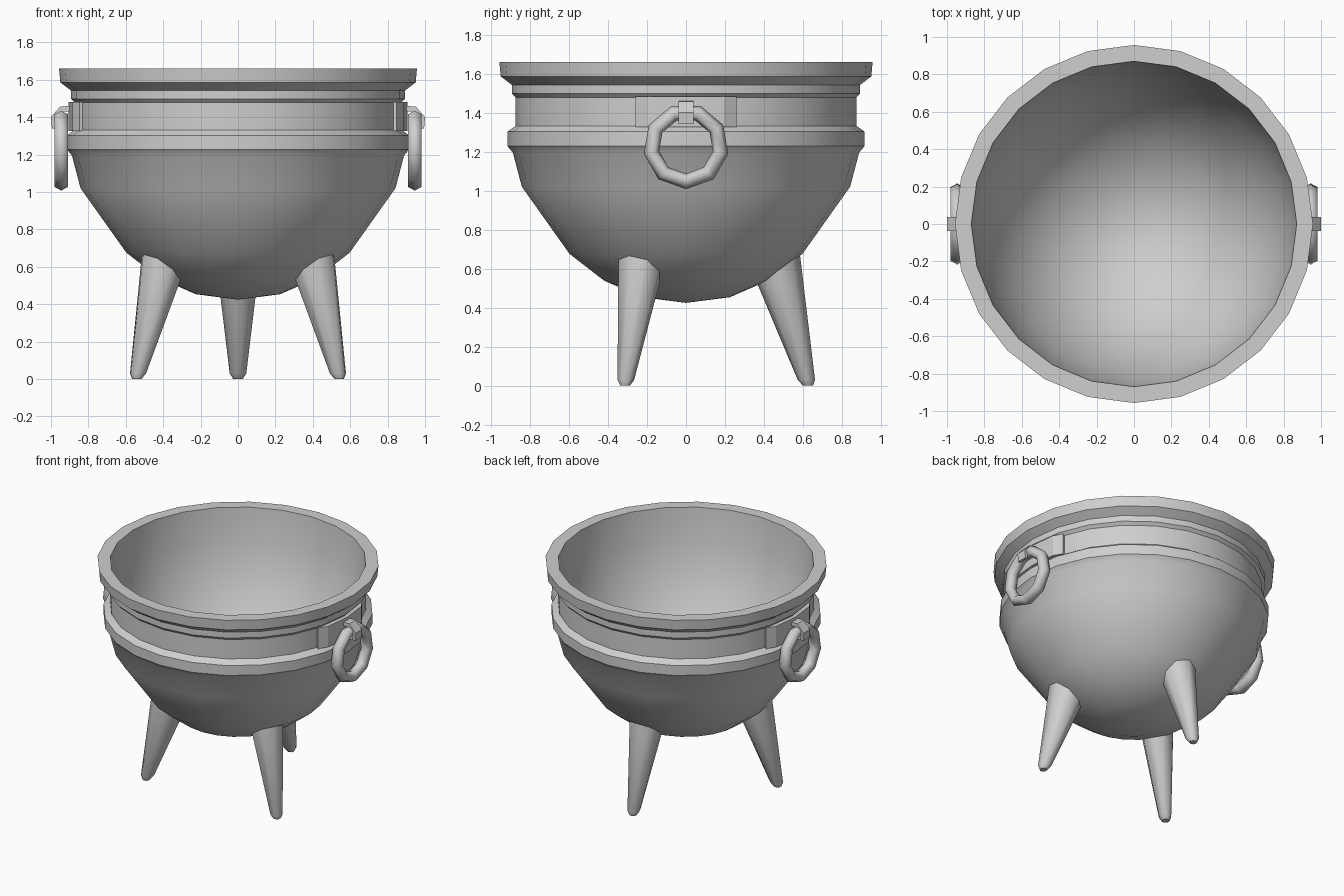
import bpy
import bmesh
from math import sin, cos, pi, radians, sqrt, hypot
from mathutils import Matrix, Vector

cube = bpy.data.objects.get("Cube")
if cube:
    bpy.data.objects.remove(cube, do_unlink=True)

iron = bpy.data.materials.new("grey_iron")
iron.use_nodes = True
GREY = (0.62, 0.62, 0.62, 1)
iron.diffuse_color = GREY
iron.node_tree.nodes["Principled BSDF"].inputs["Base Color"].default_value = GREY


def finish(name, bm, angle=35):
    bmesh.ops.remove_doubles(bm, verts=bm.verts, dist=0.0005)
    bmesh.ops.recalc_face_normals(bm, faces=bm.faces)
    mesh = bpy.data.meshes.new(name)
    bm.to_mesh(mesh)
    bm.free()
    mesh.materials.append(iron)
    obj = bpy.data.objects.new(name, mesh)
    bpy.context.collection.objects.link(obj)
    bpy.ops.object.select_all(action="DESELECT")
    obj.select_set(True)
    bpy.context.view_layer.objects.active = obj
    bpy.ops.object.shade_smooth_by_angle(angle=radians(angle))
    return obj


def loft(rings, closed=False, caps=True):
    """Skin a list of rings of points, closed lengthwise or capped."""
    bm = bmesh.new()
    loops = [[bm.verts.new(p) for p in ring] for ring in rings]
    n = len(loops[0])
    pairs = list(zip(loops, loops[1:]))
    if closed:
        pairs.append((loops[-1], loops[0]))
    for a, b in pairs:
        for i in range(n):
            j = (i + 1) % n
            bm.faces.new((a[i], a[j], b[j], b[i]))
    if caps and not closed:
        bm.faces.new(loops[0])
        bm.faces.new(loops[-1])
    return bm


def circle(radius, z, n):
    return [(radius * cos(2 * pi * i / n), radius * sin(2 * pi * i / n), z)
            for i in range(n)]


# Pot: outer bowl, band, neck and rim, then a deep rounded inside, turned as one
bowl = [(0, 0.424), (0.225, 0.453), (0.42, 0.538), (0.597, 0.675), (0.842, 1.02)]
neck = [(0.888, 1.195), (0.916, 1.228), (0.916, 1.302), (0.873, 1.332),
        (0.873, 1.477), (0.893, 1.498), (0.893, 1.542), (0.95, 1.585), (0.957, 1.66)]
DEPTH = 1.16
inside = [(0.87 * cos(radians(a)), 1.66 - DEPTH * sin(radians(a)))
          for a in (0, 12, 24, 36, 48, 60, 75, 90)]
finish("pot", loft([circle(r, z, 24) for r, z in bowl + neck + inside], caps=False))


# Legs: three tapered feet whose tops end inside the bowl wall
def leg_point(t, z, depth, width):
    return Vector((0.625 - 0.27 * z + depth * cos(t), width * sin(t), z))


def leg_taper(t, z):
    return leg_point(t, z, 0.04 + 0.15 * z, 0.041 + 0.12 * z)


for name, heading in (("back_leg", 90), ("right_leg", 210), ("left_leg", 330)):
    turns = [2 * pi * i / 8 for i in range(8)]
    top = []
    for t in turns:
        z = 0.6
        for _ in range(12):
            p = leg_taper(t, z)
            z = 1.33 - sqrt(0.87 ** 2 - hypot(p.x, p.y) ** 2)
        top.append(leg_taper(t, z))
    bm = loft([[leg_point(t, 0, 0.026, 0.026) for t in turns],
               [leg_taper(t, 0.03) for t in turns], top])
    bmesh.ops.rotate(bm, verts=bm.verts, cent=(0, 0, 0),
                     matrix=Matrix.Rotation(radians(heading), 3, "Z"))
    finish(name, bm, 50)

# Handles: curved plate with bevelled ends, hook and hanging ring on each side
for side, heading in (("left", 0), ("right", 180)):
    spin = Matrix.Rotation(radians(heading), 3, "Z")

    plate_rings = []
    for deg, outer in ((-17, 0.885), (-12.5, 0.906), (0, 0.906), (12.5, 0.906), (17, 0.885)):
        a = radians(deg)
        plate_rings.append([(r * cos(a), r * sin(a), z) for r, z in
                            ((0.86, 1.327), (outer, 1.327), (outer, 1.482), (0.86, 1.482))])
    plate = loft(plate_rings)

    hook_profile = [(0.88, 1.46), (0.95, 1.457), (1.0, 1.4), (0.995, 1.34),
                    (0.978, 1.34), (0.975, 1.395), (0.94, 1.43), (0.88, 1.43)]
    hook = loft([[(x, y, z) for x, z in hook_profile] for y in (-0.038, 0.038)])

    ring_loops = []
    for i in range(9):
        a = 2 * pi * i / 9
        ring_loops.append([])
        for k in range(6):
            b = 2 * pi * k / 6
            r = 0.18 + 0.04 * cos(b)
            ring_loops[-1].append((0.945 + 0.042 * sin(b), r * sin(a), 1.227 - r * cos(a)))
    ring = loft(ring_loops, closed=True)

    for part, bm, angle in (("plate", plate, 20), ("hook", hook, 35), ("ring", ring, 65)):
        bmesh.ops.rotate(bm, verts=bm.verts, cent=(0, 0, 0), matrix=spin)
        finish(f"{side}_handle_{part}", bm, angle)
